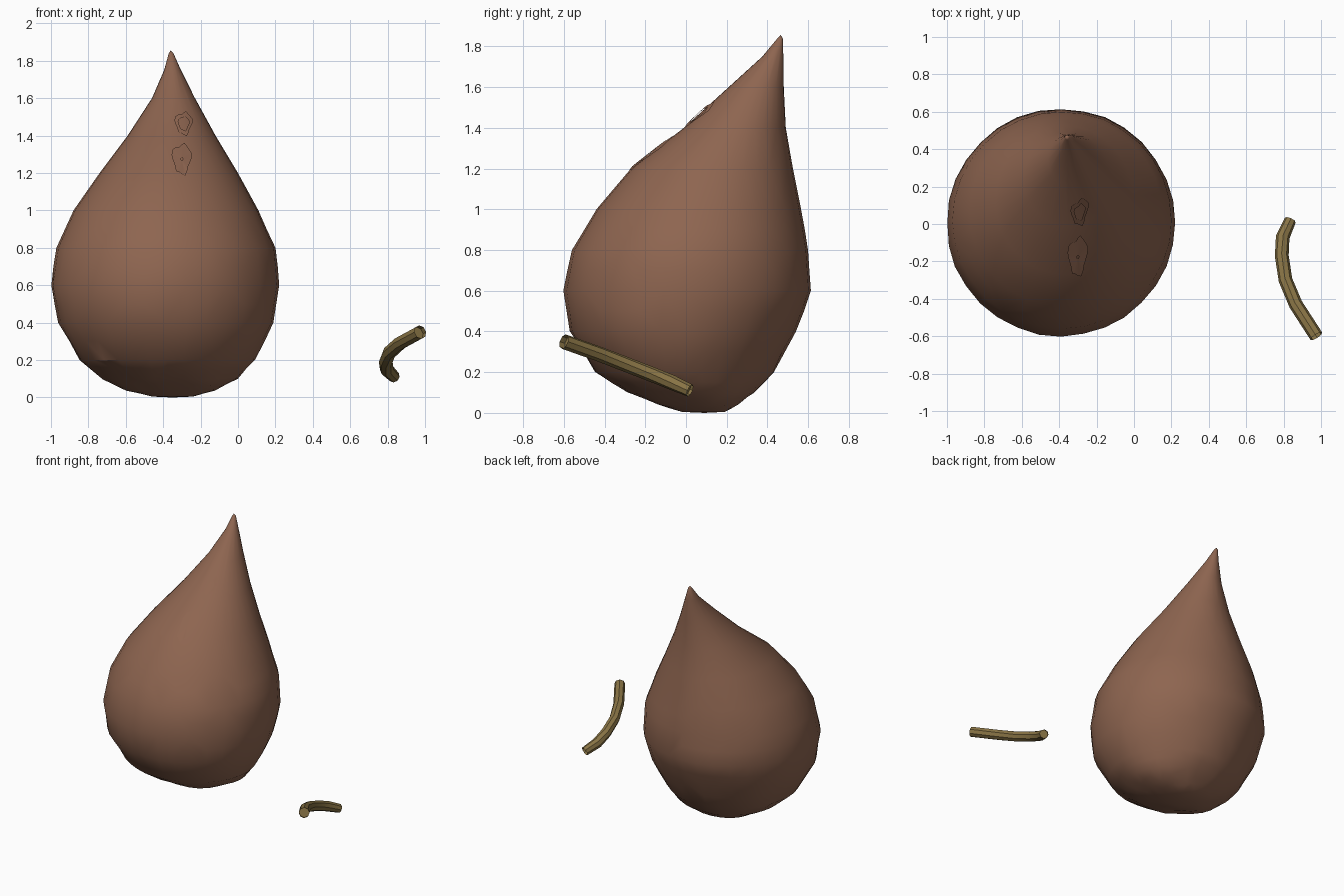
import bpy, bmesh, math
from mathutils import Vector, noise

cube = bpy.data.objects.get("Cube")
if cube:
    bpy.data.objects.remove(cube, do_unlink=True)


def material(name, colour):
    mat = bpy.data.materials.new(name)
    mat.use_nodes = True
    mat.diffuse_color = (*colour, 1)
    mat.node_tree.nodes["Principled BSDF"].inputs["Base Color"].default_value = (*colour, 1)
    return mat


brown = material("warm brown", (0.27, 0.13, 0.08))
olive = material("olive stalk", (0.25, 0.175, 0.06))


def finish(bm, name, mat, angle):
    mesh = bpy.data.meshes.new(name)
    bm.to_mesh(mesh)
    bm.free()
    mesh.materials.append(mat)
    obj = bpy.data.objects.new(name, mesh)
    bpy.context.collection.objects.link(obj)
    bpy.ops.object.select_all(action="DESELECT")
    obj.select_set(True)
    bpy.context.view_layer.objects.active = obj
    bpy.ops.object.shade_smooth_by_angle(angle=math.radians(angle))
    return obj


def loft(rings):
    """Skin a list of rings of points; returns the bmesh and its vertex rings."""
    bm = bmesh.new()
    loops = [[bm.verts.new(p) for p in ring] for ring in rings]
    for low, high in zip(loops, loops[1:]):
        for i in range(len(low)):
            j = (i + 1) % len(low)
            bm.faces.new((low[i], low[j], high[j], high[i]))
    return bm, loops


# Drop outline: height, left and right limits, front and back limits
OUTLINE = [
    (0.005, -0.46, -0.24, -0.02, 0.19), (0.04, -0.60, -0.12, -0.14, 0.26),
    (0.1, -0.73, 0.0, -0.29, 0.34), (0.2, -0.85, 0.09, -0.45, 0.43),
    (0.4, -0.96, 0.19, -0.57, 0.54), (0.6, -1.0, 0.22, -0.6, 0.615),
    (0.8, -0.97, 0.2, -0.56, 0.6), (1.0, -0.88, 0.11, -0.44, 0.565),
    (1.2, -0.74, 0.0, -0.27, 0.525), (1.4, -0.59, -0.12, -0.01, 0.49),
    (1.6, -0.46, -0.23, 0.21, 0.48), (1.75, -0.395, -0.305, 0.375, 0.478),
    (1.84, -0.37, -0.345, 0.45, 0.475),
]


def section(z):
    for a, b in zip(OUTLINE, OUTLINE[1:]):
        if z <= b[0]:
            t = max(0, (z - a[0]) / (b[0] - a[0]))
            return [p + (q - p) * t for p, q in zip(a, b)]
    return OUTLINE[-1]


def skin(z, angle):
    z, x0, x1, y0, y1 = section(z)
    return Vector(((x0 + x1) / 2 + (x1 - x0) / 2 * math.cos(angle),
                   (y0 + y1) / 2 + (y1 - y0) / 2 * math.sin(angle), z))


# Drop body, with a dented lower half
SIDES = 32
heights = []
for a, b in zip(OUTLINE, OUTLINE[1:]):
    heights += [a[0], (a[0] + b[0]) / 2]
heights.append(OUTLINE[-1][0])
rings = []
for z in heights:
    dent = 0.014 * max(0, 1 - z / 1.2)
    ring = []
    for i in range(SIDES):
        p = skin(z, math.tau * i / SIDES)
        centre = Vector((-0.38, 0.02, 0.6))
        push = (p - centre).normalized() * noise.noise(p * 6) * dent
        ring.append(p + push if z > 0.03 else p)
    rings.append(ring)
bm, loops = loft(rings)
bottom = bm.verts.new((-0.35, 0.09, 0))
tip = bm.verts.new((-0.36, 0.465, 1.855))
for i in range(SIDES):
    j = (i + 1) % SIDES
    bm.faces.new((bottom, loops[0][j], loops[0][i]))
    bm.faces.new((tip, loops[-1][i], loops[-1][j]))
body = finish(bm, "drop_body", brown, 30)
facets = body.modifiers.new("facets", "DECIMATE")
facets.ratio = 0.65


# Inward-facing worn patches on the front slope
def worn_patch(name, x, z, wide, tall, hole):
    bm = bmesh.new()
    steps = 20

    def on_slope(u, grow):
        px = x + wide * grow * math.cos(u) * (1 + 0.2 * math.sin(3 * u))
        pz = z + tall * grow * math.sin(u) * (1 + 0.15 * math.cos(5 * u))
        s = section(pz)
        c = (px - (s[1] + s[2]) / 2) / ((s[2] - s[1]) / 2)
        return skin(pz, -math.acos(c)) + Vector((0, -0.006, 0.004))

    inner = [bm.verts.new(on_slope(math.tau * i / steps, hole)) for i in range(steps)]
    outer = [bm.verts.new(on_slope(math.tau * i / steps, 1)) for i in range(steps)]
    for i in range(steps):
        j = (i + 1) % steps
        bm.faces.new((inner[i], inner[j], outer[j], outer[i]))
    finish(bm, name, brown, 30)


worn_patch("lower_worn_patch", -0.3, 1.27, 0.05, 0.08, 0.1)
worn_patch("upper_worn_patch", -0.29, 1.46, 0.045, 0.06, 0.6)

# Loose curved stalk with hollowed ends
PATH = [Vector(p) for p in (
    (0.835, 0.02, 0.11), (0.795, -0.07, 0.15), (0.79, -0.17, 0.19),
    (0.81, -0.3, 0.24), (0.865, -0.43, 0.29), (0.975, -0.6, 0.35))]
rings = []
for k, p in enumerate(PATH):
    along = (PATH[min(k + 1, len(PATH) - 1)] - PATH[max(k - 1, 0)]).normalized()
    side = along.cross(Vector((0, 0, 1))).normalized()
    up = side.cross(along)
    radius = 0.037 if k else 0.032
    rings.append([p + radius * (side * math.cos(a) + up * math.sin(a))
                  for a in (math.tau * i / 8 for i in range(8))])
bm, loops = loft(rings)
for loop, inside in ((loops[0], PATH[1]), (loops[-1], PATH[-2])):
    cap = bm.faces.new(loop)
    middle = cap.calc_center_median()
    bmesh.ops.inset_region(bm, faces=[cap], thickness=0.007)
    for v in cap.verts:
        v.co += (inside - middle) * 0.15
bmesh.ops.recalc_face_normals(bm, faces=bm.faces)
finish(bm, "curved_stalk", olive, 35)
